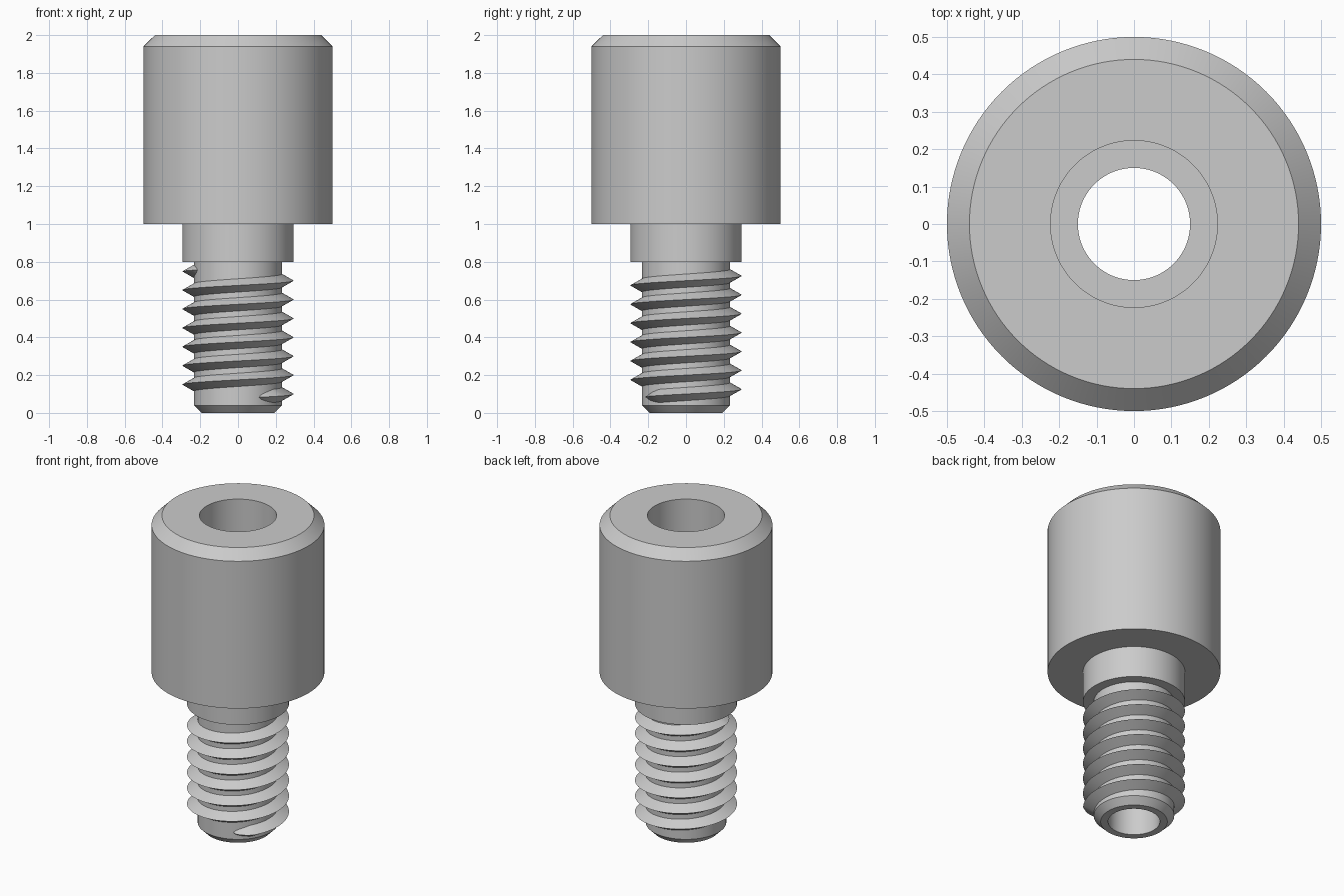
import bpy
import bmesh
from math import cos, sin, pi, radians, sqrt

cube = bpy.data.objects.get("Cube")
if cube:
    bpy.data.objects.remove(cube, do_unlink=True)

# Single metal colour
GREY = (0.6, 0.6, 0.6, 1.0)
metal = bpy.data.materials.new("grey_metal")
metal.use_nodes = True
metal.diffuse_color = GREY
bsdf = next(n for n in metal.node_tree.nodes if n.type == 'BSDF_PRINCIPLED')
bsdf.inputs["Base Color"].default_value = GREY


def finish(name, bm):
    bmesh.ops.recalc_face_normals(bm, faces=bm.faces)
    mesh = bpy.data.meshes.new(name)
    bm.to_mesh(mesh)
    bm.free()
    mesh.materials.append(metal)
    obj = bpy.data.objects.new(name, mesh)
    bpy.context.collection.objects.link(obj)
    bpy.ops.object.select_all(action='DESELECT')
    obj.select_set(True)
    bpy.context.view_layer.objects.active = obj
    bpy.ops.object.shade_smooth_by_angle(angle=radians(30))
    return obj


def bridge(bm, sections, closed):
    """Skin between successive closed loops of points."""
    rings = [[bm.verts.new(p) for p in sec] for sec in sections]
    pairs = list(zip(rings, rings[1:]))
    if closed:
        pairs.append((rings[-1], rings[0]))
    else:
        bm.faces.new(rings[0])
        bm.faces.new(rings[-1])
    for a, b in pairs:
        for i in range(len(a)):
            j = (i + 1) % len(a)
            bm.faces.new((a[i], a[j], b[j], b[i]))


def polar(r, angle, z):
    return (r * cos(angle), r * sin(angle), z)


# Turned body: tip, shaft, collar, chamfered head, counterbore and through hole
BORE, SOCKET, ROOT, COLLAR, HEAD = 0.15, 0.223, 0.233, 0.295, 0.5
profile = [
    (BORE, 0), (0.193, 0), (ROOT, 0.04), (ROOT, 0.8),
    (COLLAR, 0.8), (COLLAR, 1.0), (HEAD, 1.0), (HEAD, 1.94),
    (0.44, 2.0), (SOCKET, 2.0), (SOCKET, 1.0), (BORE, 1.0),
]
STEPS = 128
bm = bmesh.new()
bridge(bm, [[polar(r, 2 * pi * k / STEPS, z) for r, z in profile]
            for k in range(STEPS)], True)
finish("shouldered_body", bm)

# Right-handed triangular thread, rounded off at both ends
PITCH, CREST, INNER, HALF = 0.1, 0.295, 0.228, 0.038
start, end, fade = radians(-62), radians(203) + 12 * pi, radians(25)
count = 680
sections = []
for k in range(count + 1):
    a = start + (end - start) * k / count
    s = sqrt(min(1, max(0.003, min(a - start, end - a) / fade)))
    z = 0.1 + PITCH * a / (2 * pi)
    sections.append([
        polar(INNER, a, z - HALF * s),
        polar(INNER + (CREST - INNER) * s, a, z),
        polar(INNER, a, z + HALF * s),
    ])
bm = bmesh.new()
bridge(bm, sections, False)
finish("screw_thread", bm)
